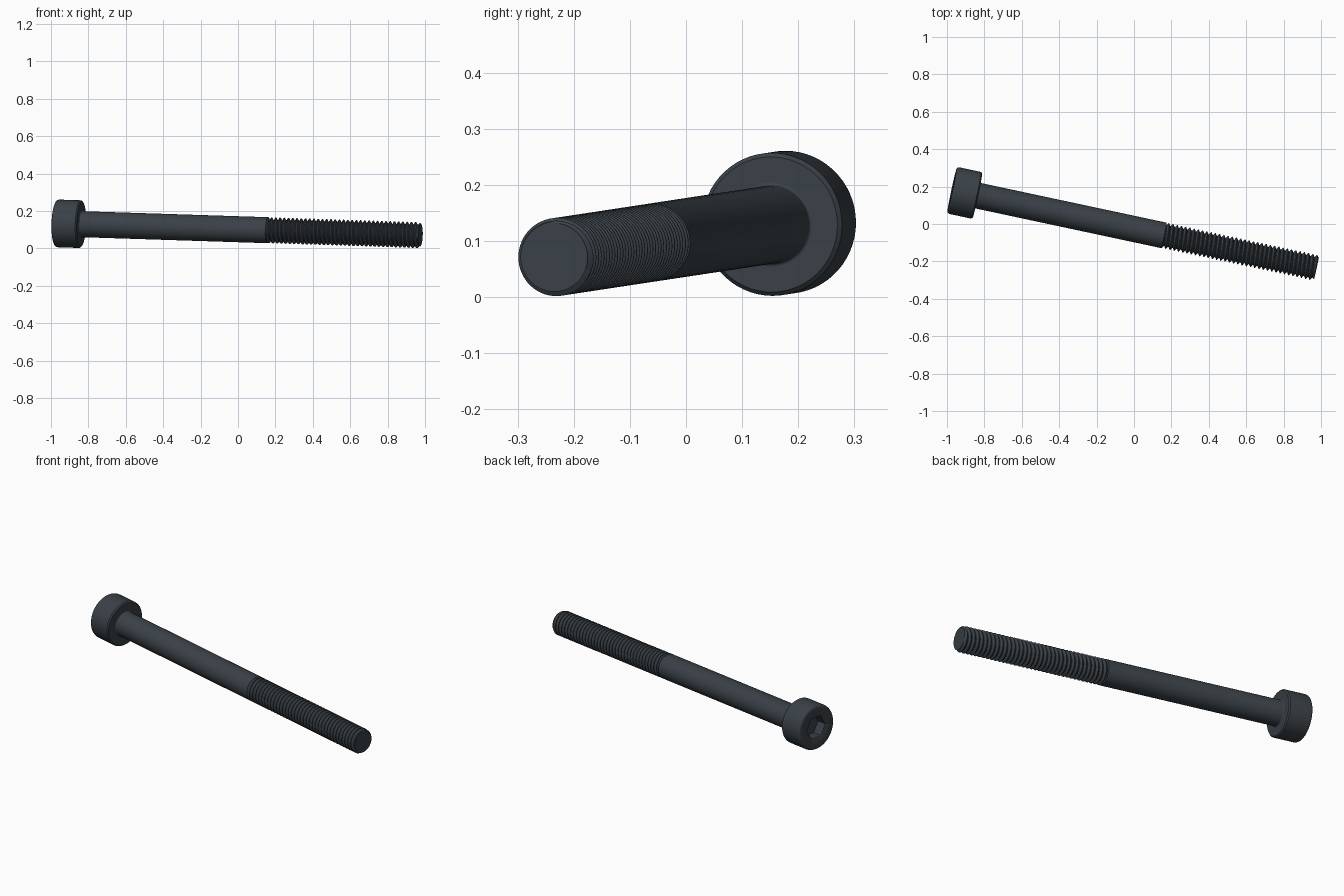
import bpy, bmesh, math
from mathutils import Matrix, Vector

if "Cube" in bpy.data.objects:
    bpy.data.objects.remove(bpy.data.objects["Cube"])

# Key sizes, measured along the bolt axis from the outer head face
HEAD_CENTRE = Vector((-0.973, 0.181, 0.134))
TIP_CENTRE = Vector((0.975, -0.235, 0.071))
LENGTH = (TIP_CENTRE - HEAD_CENTRE).length
MM = LENGTH / 43
HEAD_R, HEAD_H = 2.75 * MM, 3 * MM
SHANK_R, THREAD_START = 1.5 * MM, 25 * MM
PITCH, ROOT_R, TIP_R = 0.5 * MM, 1.2 * MM, 1.32 * MM
SEGS = 60

axis = (TIP_CENTRE - HEAD_CENTRE).normalized()
placement = Matrix.Translation(HEAD_CENTRE) @ axis.to_track_quat('Z', 'Y').to_matrix().to_4x4()

steel = bpy.data.materials.new("blackened steel")
steel.use_nodes = True
colour = (0.042, 0.053, 0.063, 1)
steel.diffuse_color = colour
steel.node_tree.nodes["Principled BSDF"].inputs["Base Color"].default_value = colour


def circle(r):
    return lambda a: r


def hexagon(apothem):
    return lambda a: apothem / math.cos(a % (math.pi / 3) - math.pi / 6)


def finish(name, bm):
    bmesh.ops.remove_doubles(bm, verts=bm.verts, dist=1e-5)
    bmesh.ops.recalc_face_normals(bm, faces=bm.faces)
    mesh = bpy.data.meshes.new(name)
    bm.to_mesh(mesh)
    bm.free()
    obj = bpy.data.objects.new(name, mesh)
    bpy.context.collection.objects.link(obj)
    mesh.materials.append(steel)
    obj.matrix_world = placement
    bpy.ops.object.select_all(action='DESELECT')
    obj.select_set(True)
    bpy.context.view_layer.objects.active = obj
    bpy.ops.object.shade_smooth_by_angle(angle=math.radians(30))


def skin(bm, rows):
    for low, high in zip(rows, rows[1:]):
        for i in range(len(low) - 1):
            bm.faces.new((low[i], low[i + 1], high[i + 1], high[i]))


def point(bm, r, a, z):
    return bm.verts.new((r * math.cos(a), r * math.sin(a), z))


def loft(name, sections):
    """Skin a stack of (height, radius rule) sections and cap both ends."""
    bm = bmesh.new()
    angles = [math.tau * i / SEGS for i in range(SEGS + 1)]
    rows = [[point(bm, rule(a), a, z) for a in angles] for z, rule in sections]
    skin(bm, rows)
    for row in (rows[0], rows[-1]):
        bm.faces.new(row[:-1])
    finish(name, bm)


# Socket head: hex recess, rounded outer rim, chamfered underside
ROUND = 0.3 * MM
rim = [(ROUND * (1 - math.sin(t)), circle(HEAD_R - ROUND * (1 - math.cos(t))))
       for t in [math.pi / 2 * (1 - i / 5) for i in range(6)]]
loft("socket_head", [
    (1.3 * MM, hexagon(1.25 * MM)),
    (0.08 * MM, hexagon(1.25 * MM)),
    (0, circle(1.5 * MM)),
    *rim,
    (HEAD_H - 0.15 * MM, circle(HEAD_R)),
    (HEAD_H, circle(HEAD_R - 0.15 * MM)),
])

# Plain shank with a small fillet under the head
FILLET = 0.12 * MM
fillet = [(HEAD_H + FILLET * (1 - math.cos(t)), circle(SHANK_R + FILLET * (1 - math.sin(t))))
          for t in [math.pi / 2 * i / 4 for i in range(5)]]
loft("shank", [*fillet, (THREAD_START, circle(SHANK_R))])

# Helical thread: each row of the tooth profile climbs one pitch per turn
bm = bmesh.new()
tooth = [(0, ROOT_R), (0.12, ROOT_R), (0.5, SHANK_R), (0.62, SHANK_R)]
turns = round((LENGTH - THREAD_START) / PITCH)
rows = []
for k in range(-1, turns + 1):
    for offset, r in tooth:
        row = []
        for i in range(SEGS + 1):
            z = THREAD_START + PITCH * (k + offset + i / SEGS)
            z = min(max(z, THREAD_START), LENGTH)
            limit = TIP_R + (LENGTH - z) * 0.7
            row.append(point(bm, min(r, limit), math.tau * i / SEGS, z))
        rows.append(row)
skin(bm, rows)
finish("thread", bm)

# Flat end face of the chamfered tip
loft("tip_face", [(LENGTH - 0.05 * MM, circle(ROOT_R)), (LENGTH, circle(TIP_R))])
